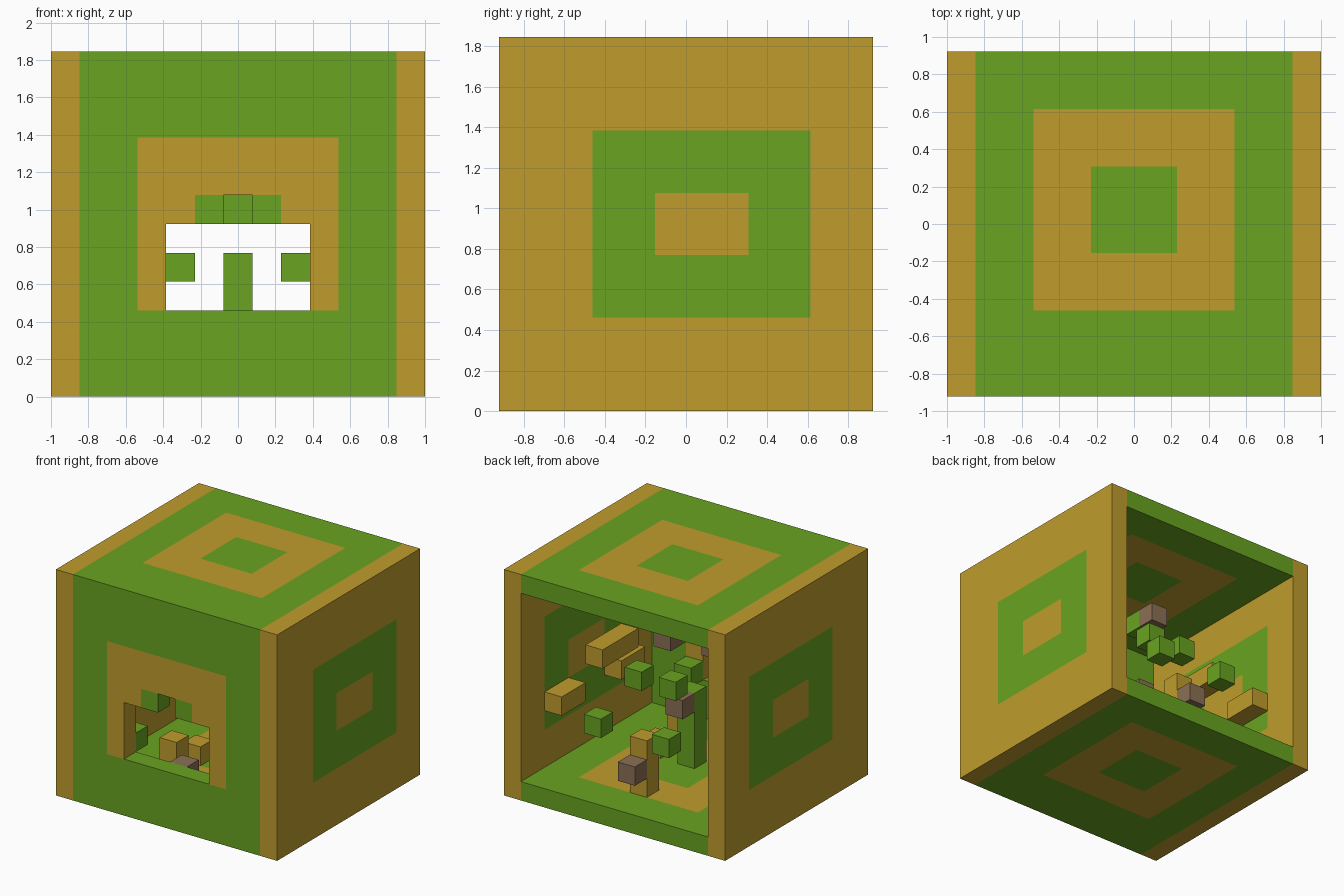
import bpy, bmesh
from mathutils import Vector

if "Cube" in bpy.data.objects:
    bpy.data.objects.remove(bpy.data.objects["Cube"], do_unlink=True)

U = 2 / 13                      # one block
SIZE = Vector((13, 12, 12))     # whole model in blocks


def material(name, color):
    m = bpy.data.materials.new(name)
    m.use_nodes = True
    m.diffuse_color = (*color, 1)
    for n in m.node_tree.nodes:
        if n.type == 'BSDF_PRINCIPLED':
            n.inputs["Base Color"].default_value = (*color, 1)
    return m


GREEN = material("leaf green", (0.141, 0.371, 0.015))
OCHRE = material("ochre yellow", (0.525, 0.335, 0.026))
STONE = material("brown grey", (0.258, 0.162, 0.089))


def place(p):
    """Block coordinates to scene coordinates."""
    return Vector((p[0] - SIZE.x / 2, p[1] - SIZE.y / 2, p[2])) * U


def add_object(name, bm, mats):
    me = bpy.data.meshes.new(name)
    bm.to_mesh(me)
    bm.free()
    for m in mats:
        me.materials.append(m)
    ob = bpy.data.objects.new(name, me)
    bpy.context.collection.objects.link(ob)
    return ob


def inside(p, rect):
    (u0, u1), (v0, v1) = rect
    return u0 < p.x < u1 and v0 < p.y < v1


def panel(name, extent, ring, core, to_3d, mats, holes=()):
    """Flat slab with a ring and core of alternating colour, one block thick."""
    bm = bmesh.new()
    (u0, u1), (v0, v1) = extent
    bm.faces.new([bm.verts.new(c) for c in
                  ((u0, v0, 0), (u1, v0, 0), (u1, v1, 0), (u0, v1, 0))])
    for rect in (ring, core, *holes):
        for axis in (0, 1):
            for cut in rect[axis]:
                co, no = Vector(), Vector()
                co[axis], no[axis] = cut, 1
                bmesh.ops.bisect_plane(bm, geom=bm.verts[:] + bm.edges[:] + bm.faces[:],
                                       dist=1e-5, plane_co=co, plane_no=no)
    gone = []
    for f in bm.faces:
        c = f.calc_center_median()
        f.material_index = int(inside(c, ring) and not inside(c, core))
        if any(inside(c, h) for h in holes):
            gone.append(f)
    bmesh.ops.delete(bm, geom=gone, context='FACES')
    for v in bm.verts:
        v.co = place(to_3d(v.co.x, v.co.y))
    ob = add_object(name, bm, mats)
    solid = ob.modifiers.new("thickness", 'SOLIDIFY')
    solid.thickness, solid.offset = U, 0
    return ob


def block(name, lo, size, mat):
    """Rectangular block from its low corner."""
    bm = bmesh.new()
    bmesh.ops.create_cube(bm, size=1)
    for v in bm.verts:
        v.co = place([lo[i] + (v.co[i] + 0.5) * size[i] for i in range(3)])
    return add_object(name, bm, [mat])


def pair(name, lo, size, mat):
    block("right_" + name, lo, size, mat)
    block("left_" + name, (SIZE.x - lo[0] - size[0], lo[1], lo[2]), size, mat)


# Shell: side walls, floor, roof and the front wall with its window
wide, deep, high = (1, 12), (0, 12), (0, 12)
ring_long, ring_high = (3, 10), (3, 9)
core_long, core_high = (5, 8), (5, 7)
for name, x in (("right_wall", 0.5), ("left_wall", 12.5)):
    panel(name, (deep, high), (ring_long, ring_high), (core_long, core_high),
          lambda u, v: (x, u, v), [OCHRE, GREEN])
for name, z in (("floor", 0.5), ("roof", 11.5)):
    panel(name, (wide, (1, 12)), (ring_long, ring_long), (core_long, core_long),
          lambda u, v: (u, v, z), [GREEN, OCHRE])
panel("front_wall", (wide, high), (ring_long, ring_high), (core_long, core_high),
      lambda u, v: (u, 0.5, v), [GREEN, OCHRE],
      holes=[((4, 9), (3, 6)), ((6, 7), (6, 7))])

# Centre posts, each with a stone block
cube = (1, 1, 1)
block("rear_post", (6, 9, 1), (1, 1, 3), OCHRE)
block("rear_post_stone", (6, 10, 2), cube, STONE)
block("middle_post", (6, 5, 1), (1, 1, 4), GREEN)
block("middle_post_stone", (6, 6, 4), cube, STONE)
block("upper_block", (6, 6, 8), cube, GREEN)
block("upper_stone", (6, 7, 8), cube, STONE)
block("window_block", (6, 2, 6), cube, GREEN)
block("window_stone", (6, 3, 6), cube, STONE)
block("sill_stone", (6, 1, 2), cube, STONE)

# Mirrored floating cubes
pair("rear_cube", (4, 10, 4), cube, GREEN)
pair("upper_cube", (5, 8, 6), cube, GREEN)
pair("front_cube", (3, 1, 3), cube, GREEN)

# Mirrored beams and floor blocks
pair("rear_wall_beam", (1, 8, 4), (1, 2, 1), OCHRE)
pair("front_wall_beam", (1, 3, 4), (1, 2, 1), OCHRE)
pair("high_beam", (2, 5, 6), (1, 3, 1), OCHRE)
pair("tall_floor_block", (4, 3, 1), (1, 1, 2), OCHRE)
pair("low_floor_block", (4, 5, 1), cube, OCHRE)
